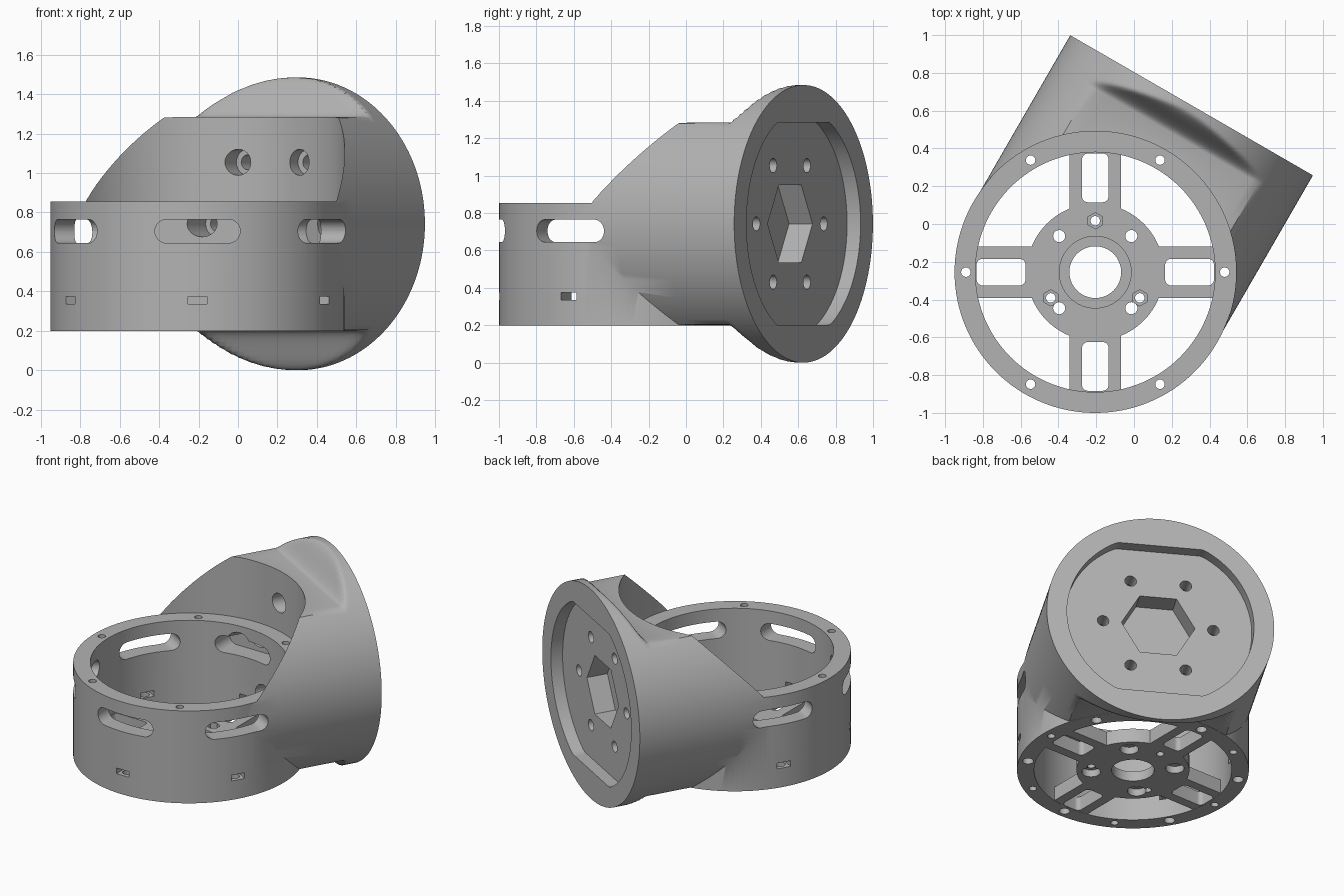
import bpy, bmesh
from math import sin, cos, pi, radians
from mathutils import Matrix, Vector

if "Cube" in bpy.data.objects:
    bpy.data.objects.remove(bpy.data.objects["Cube"])

# Main dimensions, with the cup axis on the local origin
CUP_R, BORE_R, CUP_Z0, CUP_Z1 = 0.745, 0.635, 0.2, 0.855
DISC_R, FLAT_H, DISC_Z, FACE_T = 0.742, 0.541, 0.7425, 1.02
POCKET_T = FACE_T - 0.083
AIM = radians(60)

grey = bpy.data.materials.new("plain grey")
grey.use_nodes = True
grey.diffuse_color = (0.45, 0.45, 0.45, 1)
grey.node_tree.nodes["Principled BSDF"].inputs["Base Color"].default_value = grey.diffuse_color


# Outlines
def ngon(r, n=40, turn=0.0):
    return [(r * cos(turn + 2 * pi * i / n), r * sin(turn + 2 * pi * i / n)) for i in range(n)]


def rounded(hw, hh, r, n=8):
    pts = []
    for q, (sx, sy) in enumerate([(1, 1), (-1, 1), (-1, -1), (1, -1)]):
        for i in range(n + 1):
            a = (q + i / n) * pi / 2
            pts.append((sx * (hw - r) + r * cos(a), sy * (hh - r) + r * sin(a)))
    return pts


def box(hw, hh):
    return [(hw, hh), (-hw, hh), (-hw, -hh), (hw, -hh)]


def flat_circle(r, h, n=128):
    pts = []
    for x, y in ngon(r, n, pi / n):
        k = min(1, h / abs(y))
        pts.append((x * k, y * k))
    return pts


# Frames: one points up, one points outwards from the cup axis
def up(x=0, y=0, turn=0):
    return Matrix.Translation((x, y, 0)) @ Matrix.Rotation(turn, 4, 'Z')


def outward(a, z, u=0):
    side = Vector((-sin(a), cos(a), 0))
    out = Vector((cos(a), sin(a), 0))
    m = Matrix((side, Vector((0, 0, 1)), out)).transposed().to_4x4()
    return Matrix.Translation(side * u + Vector((0, 0, z))) @ m


def ring_spots(r, count, start):
    return [up(r * cos(start + i * 2 * pi / count), r * sin(start + i * 2 * pi / count))
            for i in range(count)]


# Solids: skin a list of (outline, depth) sections, once for each frame
def loft(name, sections, frames=(Matrix(),)):
    bm = bmesh.new()
    for m in frames:
        rings = [[bm.verts.new(m @ Vector((x, y, d))) for x, y in pts] for pts, d in sections]
        for a, b in zip(rings, rings[1:]):
            for i in range(len(a)):
                j = (i + 1) % len(a)
                bm.faces.new((a[i], a[j], b[j], b[i]))
        bm.faces.new(rings[0][::-1])
        bm.faces.new(rings[-1])
    bmesh.ops.recalc_face_normals(bm, faces=bm.faces)
    mesh = bpy.data.meshes.new(name)
    bm.to_mesh(mesh)
    bm.free()
    obj = bpy.data.objects.new(name, mesh)
    bpy.context.collection.objects.link(obj)
    return obj


def prism(name, pts, d0, d1, frames=(Matrix(),)):
    return loft(name, [(pts, d0), (pts, d1)], frames)


def combine(target, tool, operation='DIFFERENCE'):
    mod = target.modifiers.new("combine", 'BOOLEAN')
    mod.operation, mod.solver, mod.object = operation, 'EXACT', tool
    bpy.context.view_layer.update()
    dg = bpy.context.evaluated_depsgraph_get()
    mesh = bpy.data.meshes.new_from_object(target.evaluated_get(dg))
    target.modifiers.clear()
    target.data = mesh
    bpy.data.objects.remove(tool)


def cut(target, pts, d0, d1, frames=(Matrix(),)):
    combine(target, prism("cutter", pts, d0, d1, frames))


# Housing: upright cup plus a flattened barrel that flares out to the round flange
housing = prism("housing", ngon(CUP_R, 128), CUP_Z0, CUP_Z1 + 0.04)
sections = [(flat_circle(DISC_R, FLAT_H), t) for t in (0.05, 0.3, 0.6)]
for i in range(13):
    s = i / 12
    h = FLAT_H + (DISC_R - FLAT_H) * s * s * (3 - 2 * s)
    sections.append((flat_circle(DISC_R, h), 0.84 + 0.15 * s))
sections.append((flat_circle(DISC_R, DISC_R), FACE_T))
flange_frame = outward(AIM, DISC_Z)
combine(housing, loft("barrel", sections, [flange_frame]), 'UNION')
cut(housing, ngon(CUP_R + 0.001, 128), CUP_Z1, 2)
cut(housing, ngon(BORE_R, 128), 0, 2)

# Flange pocket, hex recess and six counterbored bolt holes
cut(housing, flat_circle(0.61, FLAT_H + 0.001), POCKET_T, 1.2, [flange_frame])
cut(housing, ngon(0.24, 6), POCKET_T - 0.145, 1.0, [flange_frame])
bolts = [outward(AIM, DISC_Z + y, x) for x, y in ngon(0.36, 6)]
cut(housing, ngon(0.038, 24), 0.5, 1.0, bolts)
cut(housing, ngon(0.066, 32), 0.4, 0.82, bolts)

# Slots, nut windows and screw holes round the cup
sixths = [radians(30 + 60 * i) for i in range(6)]
cut(housing, rounded(0.216, 0.06, 0.0599), 0.5, 0.76, [outward(a, 0.705) for a in sixths])
cut(housing, box(0.0475, 0.02), 0.55, 0.76, [outward(a, 0.355) for a in sixths])
cut(housing, ngon(0.035, 24), 0, 0.35, ring_spots(0.685, 6, radians(30)))
cut(housing, ngon(0.025, 24), 0, CUP_Z1 + 0.02, ring_spots(0.685, 6, 0))

# Floor: hub with four slotted spokes
F0, F1 = CUP_Z0 + 0.001, 0.3
floor = prism("hub_and_spokes", ngon(0.363, 96), F0, F1)
quarters = [up(turn=i * pi / 2) for i in range(4)]
spokes = [q @ Matrix.Translation((0.46, 0, 0)) for q in quarters]
combine(floor, prism("spokes", box(0.19, 0.137), F0, F1, spokes), 'UNION')
slots = [q @ Matrix.Translation((0.499, 0, 0)) for q in quarters]
cut(floor, rounded(0.129, 0.07, 0.03), 0, 1, slots)
cut(floor, ngon(0.137, 64), 0, 1)
cut(floor, ngon(0.19, 64), F1 - 0.03, 1)
cut(floor, ngon(0.032, 24), 0, 1, ring_spots(0.27, 4, pi / 4))
cut(floor, ngon(0.06, 32), 0, F0 + 0.05, ring_spots(0.27, 4, pi / 4))
cut(floor, ngon(0.025, 24), 0, 1, ring_spots(0.272, 3, pi / 2))
cut(floor, ngon(0.043, 6, pi / 2), F1 - 0.04, 1, ring_spots(0.272, 3, pi / 2))
combine(housing, floor, 'UNION')

# Place, colour and shade
housing.data.transform(Matrix.Translation((-0.205, -0.255, 0)))
housing.data.materials.clear()
housing.data.materials.append(grey)
for p in housing.data.polygons:
    p.material_index = 0
bpy.ops.object.select_all(action='DESELECT')
housing.select_set(True)
bpy.context.view_layer.objects.active = housing
bpy.ops.object.shade_smooth_by_angle(angle=radians(40))
